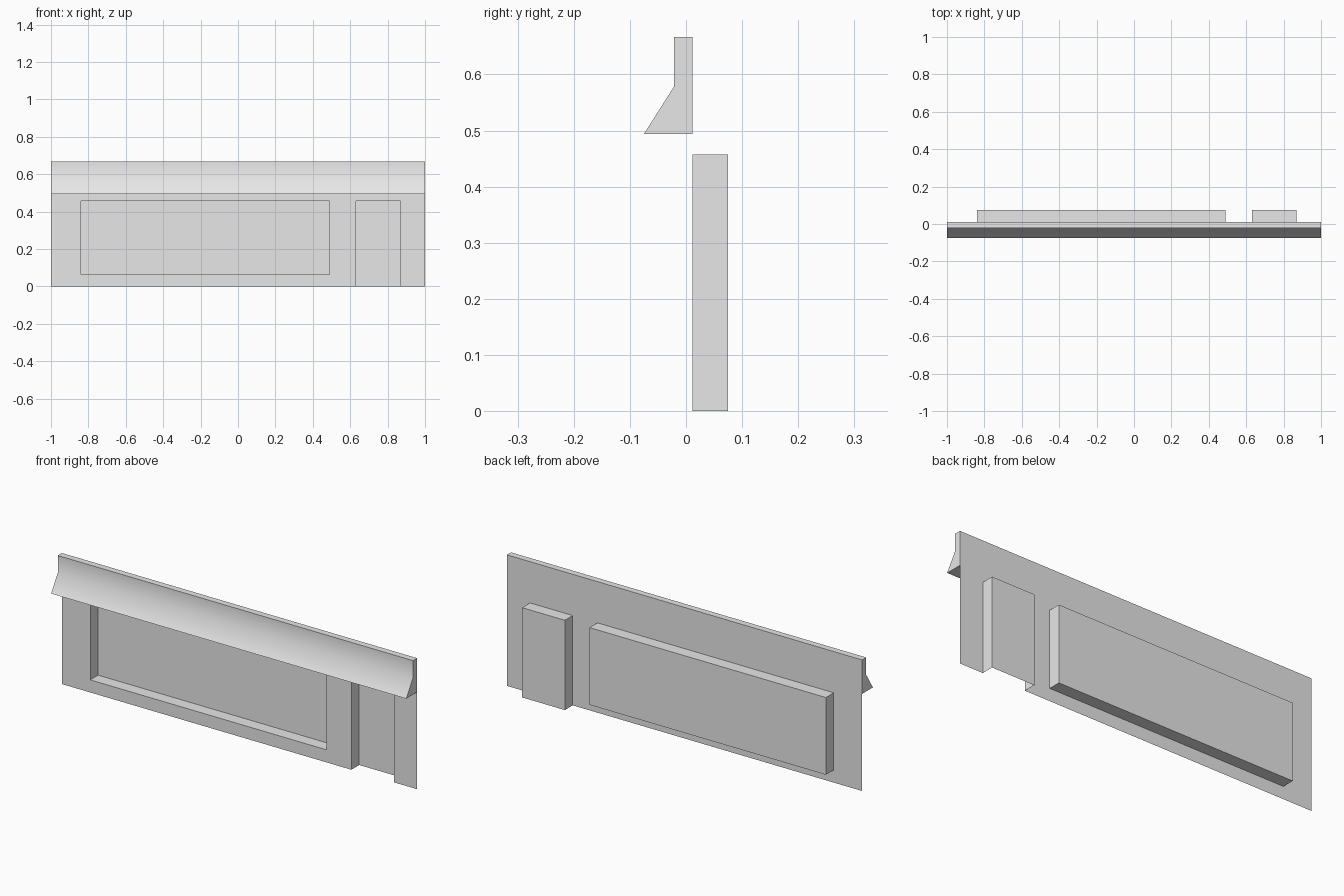
import bpy
import bmesh
import math

cube = bpy.data.objects.get("Cube")
if cube:
    bpy.data.objects.remove(cube, do_unlink=True)

GREY = (0.8, 0.8, 0.8, 1)
plaster = bpy.data.materials.new("light grey")
plaster.use_nodes = True
plaster.diffuse_color = GREY
plaster.node_tree.nodes["Principled BSDF"].inputs["Base Color"].default_value = GREY

WALL_Y, BACK_Y, TOP = 0.012, 0.075, 0.667


def finish(name, bm):
    """Turn a bmesh into a named, coloured object."""
    bmesh.ops.remove_doubles(bm, verts=bm.verts, dist=0.0001)
    mesh = bpy.data.meshes.new(name)
    bm.to_mesh(mesh)
    bm.free()
    mesh.materials.append(plaster)
    obj = bpy.data.objects.new(name, mesh)
    bpy.context.collection.objects.link(obj)
    return obj


def face(bm, points):
    return bm.faces.new([bm.verts.new(p) for p in points])


def panel(bm, x0, x1, z0, z1, y):
    """Upright sheet facing the front."""
    face(bm, [(x0, y, z0), (x1, y, z0), (x1, y, z1), (x0, y, z1)])


def recess(name, x0, x1, z0, z1, sill):
    """Open-fronted niche: back panel, jambs, head and optional sill."""
    bm = bmesh.new()
    a, b = WALL_Y, BACK_Y
    panel(bm, x0, x1, z0, z1, b)
    face(bm, [(x0, a, z0), (x0, b, z0), (x0, b, z1), (x0, a, z1)])
    face(bm, [(x1, b, z0), (x1, a, z0), (x1, a, z1), (x1, b, z1)])
    face(bm, [(x0, b, z1), (x1, b, z1), (x1, a, z1), (x0, a, z1)])
    if sill:
        face(bm, [(x0, a, z0), (x1, a, z0), (x1, b, z0), (x0, b, z0)])
    finish(name, bm)


# Wall sheet with the window and door openings left out
xs = [-1, -0.84, 0.49, 0.63, 0.87, 1]
zs = [0, 0.064, 0.457, TOP]
openings = {(1, 1), (3, 0), (3, 1)}
wall = bmesh.new()
for i in range(len(xs) - 1):
    for j in range(len(zs) - 1):
        if (i, j) not in openings:
            panel(wall, xs[i], xs[i + 1], zs[j], zs[j + 1], WALL_Y)
finish("front_wall", wall)

# Recessed window and doorway
recess("window_recess", xs[1], xs[2], zs[1], zs[2], True)
recess("door_recess", xs[3], xs[4], zs[0], zs[2], False)

# Flared fascia above the openings; its back is closed by the wall
profile = [(WALL_Y, TOP), (-0.021, TOP), (-0.021, 0.579),
           (-0.075, 0.494), (WALL_Y, 0.494)]
bm = bmesh.new()
for (y0, z0), (y1, z1) in zip(profile, profile[1:]):
    face(bm, [(-1, y0, z0), (-1, y1, z1), (1, y1, z1), (1, y0, z0)])
face(bm, [(1, y, z) for y, z in profile])
face(bm, [(-1, y, z) for y, z in reversed(profile)])
fascia = finish("fascia", bm)

# Soft bend where the fascia flares out
bpy.ops.object.select_all(action="DESELECT")
fascia.select_set(True)
bpy.context.view_layer.objects.active = fascia
bpy.ops.object.shade_smooth_by_angle(angle=math.radians(40))
